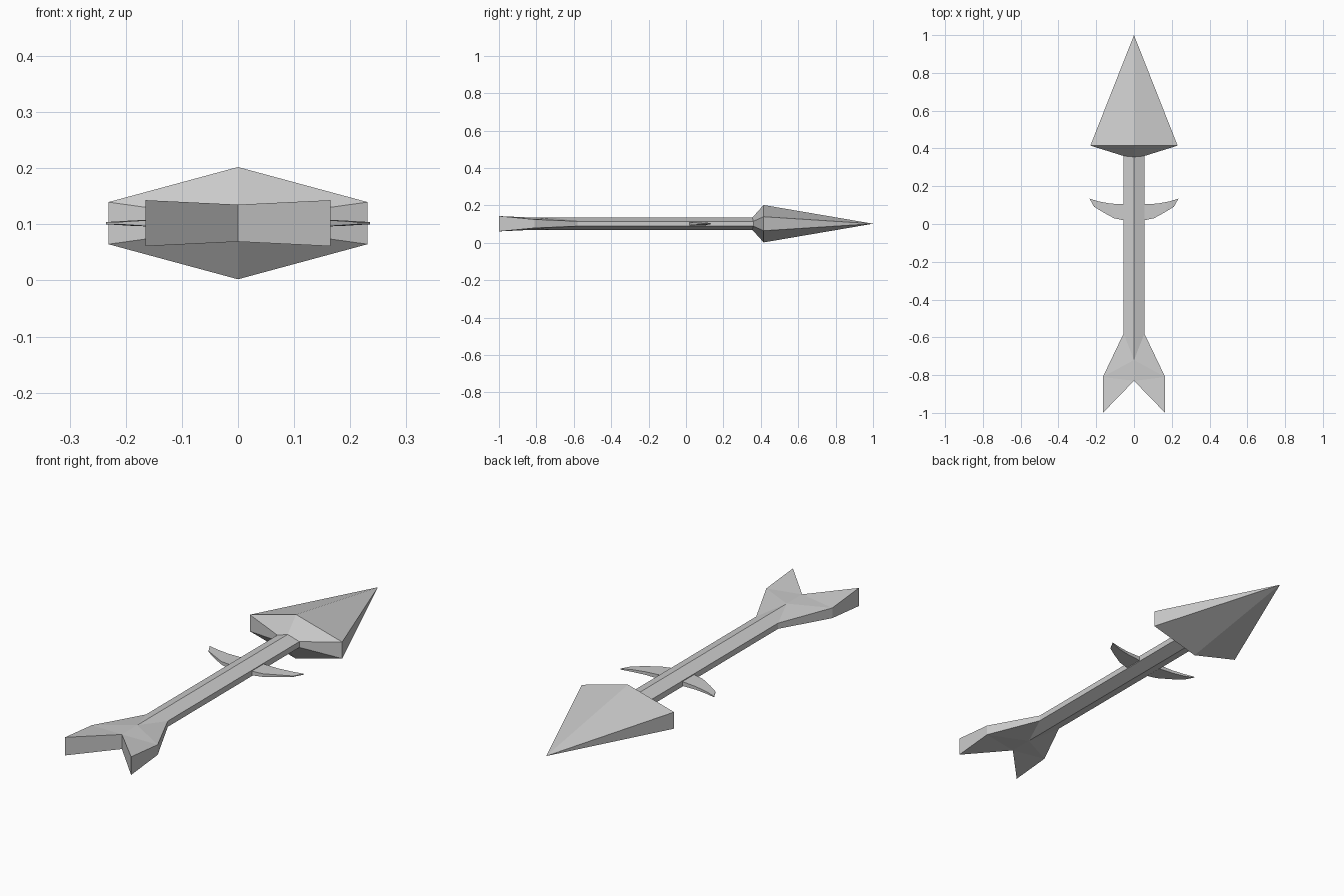
import bpy

if "Cube" in bpy.data.objects:
    bpy.data.objects.remove(bpy.data.objects["Cube"])

ZC = 0.102  # height of the arrow's centre plane


def make(name, verts, faces, mirrors=(False, False, False)):
    """Flat-shaded mesh, modelled around its own centre plane, optionally mirrored."""
    me = bpy.data.meshes.new(name)
    me.from_pydata(verts, [], faces)
    ob = bpy.data.objects.new(name, me)
    bpy.context.collection.objects.link(ob)
    ob.location.z = ZC
    if any(mirrors):
        m = ob.modifiers.new("Mirror", 'MIRROR')
        m.use_axis = mirrors
        m.use_clip = True
    return ob


def hexagon(y, x, side, top, y_mid=None):
    """Six-sided section: top and bottom ridge plus two short vertical sides."""
    ym = y if y_mid is None else y_mid
    return [(0, ym, top), (x, y, side), (x, y, -side),
            (0, ym, -top), (-x, y, -side), (-x, y, side)]


def bridge(a, b, n=6):
    return [(a + i, a + (i + 1) % n, b + (i + 1) % n, b + i) for i in range(n)]


# Shaft
make("shaft", hexagon(-0.58, 0.055, 0.013, 0.033) + hexagon(0.36, 0.055, 0.013, 0.033, 0.355),
     bridge(0, 6))

# Arrow head: socket ring, wide ring, point
head = hexagon(0.36, 0.055, 0.013, 0.033, 0.355) + hexagon(0.415, 0.231, 0.0375, 0.1)
make("arrow_head", head + [(0, 1.0, 0)],
     bridge(0, 6) + [(6 + i, 6 + (i + 1) % 6, 12) for i in range(6)])

# Forked tail: upper and lower skins of one fin, then its outer walls; mirrored in x
outline = [(0, -0.58, 0.033), (0.055, -0.58, 0.013), (0.165, -0.81, 0.023),
           (0.165, -1.0, 0.041), (0, -0.83, 0.033), (0, -0.72, 0.033)]
upper = [(0, 1, 5), (5, 1, 2), (5, 2, 4), (4, 2, 3)]
lower = [tuple(6 + i for i in reversed(f)) for f in upper]
walls = [(i, i + 6, i + 7, i + 1) for i in (1, 2, 3)]
make("forked_tail", outline + [(x, y, -z) for x, y, z in outline],
     upper + lower + walls, (True, False, False))

# Curved barbs: sections of x/y on the rear edge, x/y on the front edge, half thickness
sections = [(0.045, 0.018, 0.045, 0.104, 0.010),
            (0.105, 0.030, 0.125, 0.108, 0.007),
            (0.165, 0.063, 0.185, 0.119, 0.005),
            (0.212, 0.092, 0.235, 0.134, 0.002)]
barb = []
for xr, yr, xf, yf, t in sections:
    barb += [(xr, yr, t), (xf, yf, t), (xf, yf, -t), (xr, yr, -t)]
faces = [(0, 1, 2, 3), (15, 14, 13, 12)]
for k in range(3):
    faces += bridge(4 * k + 4, 4 * k, 4)
make("barbs", barb, faces, (True, False, False))
